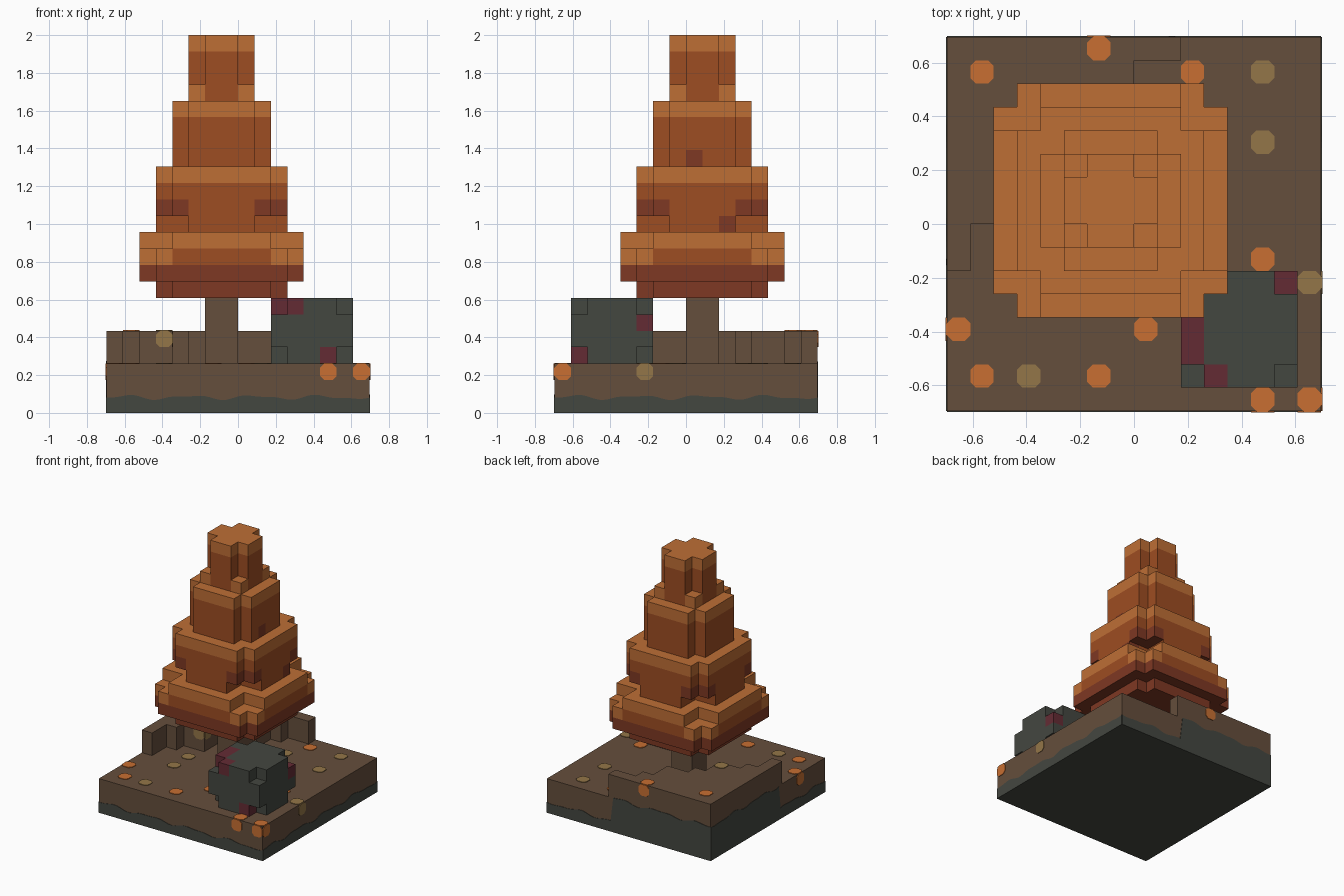
import bpy, bmesh, math
from mathutils import Vector

if "Cube" in bpy.data.objects:
    bpy.data.objects.remove(bpy.data.objects["Cube"], do_unlink=True)

V = 2 / 23          # edge of one block
LIFT = 0.003        # how far painted plates stand proud


def material(name, rgb):
    linear = [((c / 255 + 0.055) / 1.055) ** 2.4 for c in rgb] + [1]
    mat = bpy.data.materials.new(name)
    mat.use_nodes = True
    mat.diffuse_color = linear
    mat.node_tree.nodes["Principled BSDF"].inputs["Base Color"].default_value = linear
    return mat


ORANGE = material("light orange", (190, 110, 53))
RUST = material("rust", (158, 77, 34))
DARK = material("dark rust", (126, 56, 35))
SOIL = material("soil brown", (101, 78, 60))
STONE = material("stone grey", (68, 71, 64))
TAN = material("tan", (148, 118, 72))
MAROON = material("maroon", (100, 43, 52))
LEAF = material("leaf orange", (200, 111, 50))


def finish(name, bm, mats):
    mesh = bpy.data.meshes.new(name)
    bm.to_mesh(mesh)
    bm.free()
    for mat in mats:
        mesh.materials.append(mat)
    obj = bpy.data.objects.new(name, mesh)
    bpy.context.collection.objects.link(obj)
    return obj


def blocks(name, cells, colour):
    """Skin a set of block cells; colour(cell, normal) picks the material."""
    bm, verts, mats = bmesh.new(), {}, []
    for cell in sorted(cells):
        for axis in range(3):
            for sign in (0, 1):
                normal = [0, 0, 0]
                normal[axis] = 2 * sign - 1
                if tuple(c + n for c, n in zip(cell, normal)) in cells:
                    continue
                u, w = (axis + 1) % 3, (axis + 2) % 3
                ring = []
                for du, dw in ((0, 0), (1, 0), (1, 1), (0, 1)):
                    p = list(cell)
                    p[axis] += sign
                    p[u] += du
                    p[w] += dw
                    key = tuple(p)
                    if key not in verts:
                        verts[key] = bm.verts.new(Vector(key) * V)
                    ring.append(verts[key])
                face = bm.faces.new(ring if sign else ring[::-1])
                mat = colour(cell, normal)
                if mat not in mats:
                    mats.append(mat)
                face.material_index = mats.index(mat)
    return finish(name, bm, mats)


def box(x0, x1, y0, y1, z0, z1):
    return {(x, y, z) for x in range(x0, x1) for y in range(y0, y1) for z in range(z0, z1)}


def tier(half, z0, z1, cut):
    """Square layer around the trunk with square notches in its corners."""
    return {c for c in box(-1 - half, half - 1, 1 - half, 1 + half, z0, z1)
            if corner_depth(c, half) >= cut}


def corner_depth(cell, half):
    """Blocks between the cell and the nearest corner of a tier."""
    ax, ay = abs(cell[0] + 1.5), abs(cell[1] - 0.5)
    return int(max(half - 0.5 - ax, half - 0.5 - ay))


# Ground slab with a stepped ridge over the back corner
RIDGE = [-2, 0, 1, 1, 3, 4, 4, 6, 7, 7]
ground = box(-8, 8, -8, 8, 0, 3)
for i, start in enumerate(RIDGE):
    ground |= box(i - 8, i - 7, start, 8, 3, 5)


def ground_top(x, y):
    return 5 if (x, y, 4) in ground else 3


blocks("ground", ground, lambda c, n: STONE if n[2] < 0 else SOIL)

# Wavy stone stratum along the four sides of the slab
SIDES = {
    "front_stratum": (lambda t: (t, -8), (0, -1), lambda t: False),
    "back_stratum": (lambda t: (t, 8), (0, 1), lambda t: t < 1.6),
    "left_stratum": (lambda t: (8, t), (1, 0), lambda t: False),
    "right_stratum": (lambda t: (-8, t), (-1, 0), lambda t: t > -1.6),
}
for name, (place, out, raised) in SIDES.items():
    bm = bmesh.new()
    rows = []
    for i in range(65):
        t = i / 4 - 8
        x, y = place(t)
        base = 3.0 if raised(t) else 0.95
        top = base + 0.11 * math.sin(t * 1.6) + 0.06 * math.sin(t * 2.9 + 1)
        px, py = x * V + out[0] * LIFT, y * V + out[1] * LIFT
        rows.append((bm.verts.new((px, py, 0)), bm.verts.new((px, py, top * V))))
    for a, b in zip(rows, rows[1:]):
        face = bm.faces.new((a[0], b[0], b[1], a[1]))
        face.normal_update()
        if face.normal.x * out[0] + face.normal.y * out[1] < 0:
            face.normal_flip()
    strip = finish(name, bm, [STONE])
    solid = strip.modifiers.new("thickness", "SOLIDIFY")
    solid.thickness = LIFT
    solid.offset = -1


# Rounded plates for fallen leaves and bare patches
def patch(name, cell, axis, sign, mat):
    normal = Vector((0, 0, 0))
    normal[axis] = sign
    centre = (Vector(cell) + Vector((0.5, 0.5, 0.5)) + normal * 0.5) * V
    u, w = Vector((0, 0, 0)), Vector((0, 0, 0))
    u[(axis + 1) % 3], w[(axis + 2) % 3] = 1, 1
    h, k = V * 0.5, V * 0.26
    bm = bmesh.new()
    outline = [(h, -k), (h, k), (k, h), (-k, h), (-h, k), (-h, -k), (-k, -h), (k, -h)]
    rings = [[bm.verts.new(centre + normal * d + u * a + w * b) for a, b in outline]
             for d in (0, LIFT * 1.5)]
    for ring in rings:
        bm.faces.new(ring)
    for i in range(8):
        j = (i + 1) % 8
        bm.faces.new((rings[0][i], rings[0][j], rings[1][j], rings[1][i]))
    bmesh.ops.recalc_face_normals(bm, faces=bm.faces)
    finish(name, bm, [mat])


def ground_patch(name, x, y, mat):
    cell = (x, y, ground_top(x, y) - 1)
    patch(name, cell, 2, 1, mat)
    for axis in (0, 1):
        for sign in (-1, 1):
            side = list(cell)
            side[axis] += sign
            if tuple(side) not in ground:
                patch(name + "_side", cell, axis, sign, mat)


LEAVES = [(-7, 6), (-2, 7), (2, 6), (5, -2), (-8, -5), (0, -5),
          (-7, -7), (-2, -7), (5, -8), (7, -8)]
BARE = [(5, 6), (5, 3), (7, -3), (-5, -7), (-5, -3), (-5, -1), (1, 4), (-5, 1)]
for x, y in LEAVES:
    ground_patch("fallen_leaf", x, y, LEAF)
for x, y in BARE:
    ground_patch("bare_patch", x, y, TAN)

# Boulder: a block with its eight corners knocked off
boulder = box(2, 7, -7, -2, 3, 7)
boulder -= {(x, y, z) for x in (2, 6) for y in (-7, -3) for z in (3, 6)}
MOSS = {(2, -6, 6), (2, -5, 6), (3, -7, 6), (6, -3, 5), (5, -7, 3)}
blocks("boulder", boulder, lambda c, n: MAROON if c in MOSS else STONE)

# Trunk
blocks("trunk", box(-2, 0, 0, 2, 3, 7), lambda c, n: SOIL)


# Foliage tiers, light on top and dark below
def skirt_colour(c, n):
    if c[2] < 9:
        return DARK
    if c[2] == 9 and (-4 <= c[0] < 2 or -2 <= c[1] < 4):
        return RUST
    return ORANGE


def lower_colour(c, n):
    if c[2] == 14:
        return ORANGE
    if (c[2] == 12 and corner_depth(c, 4) < 2) or c == (2, 2, 11):
        return DARK
    return RUST


def upper_colour(c, n):
    if c[2] == 18:
        return ORANGE
    return DARK if c == (1, 0, 15) else RUST


def crown_colour(c, n):
    return ORANGE if c[2] == 22 or corner_depth(c, 2) == 0 else RUST


blocks("foliage_skirt", tier(4, 7, 8, 1) | tier(5, 8, 10, 1) | tier(5, 10, 11, 2), skirt_colour)
blocks("foliage_lower", tier(4, 11, 12, 2) | tier(4, 12, 15, 1), lower_colour)
blocks("foliage_upper", tier(3, 15, 19, 1), upper_colour)
blocks("foliage_crown", tier(2, 19, 20, 0) | tier(2, 20, 23, 1), crown_colour)
